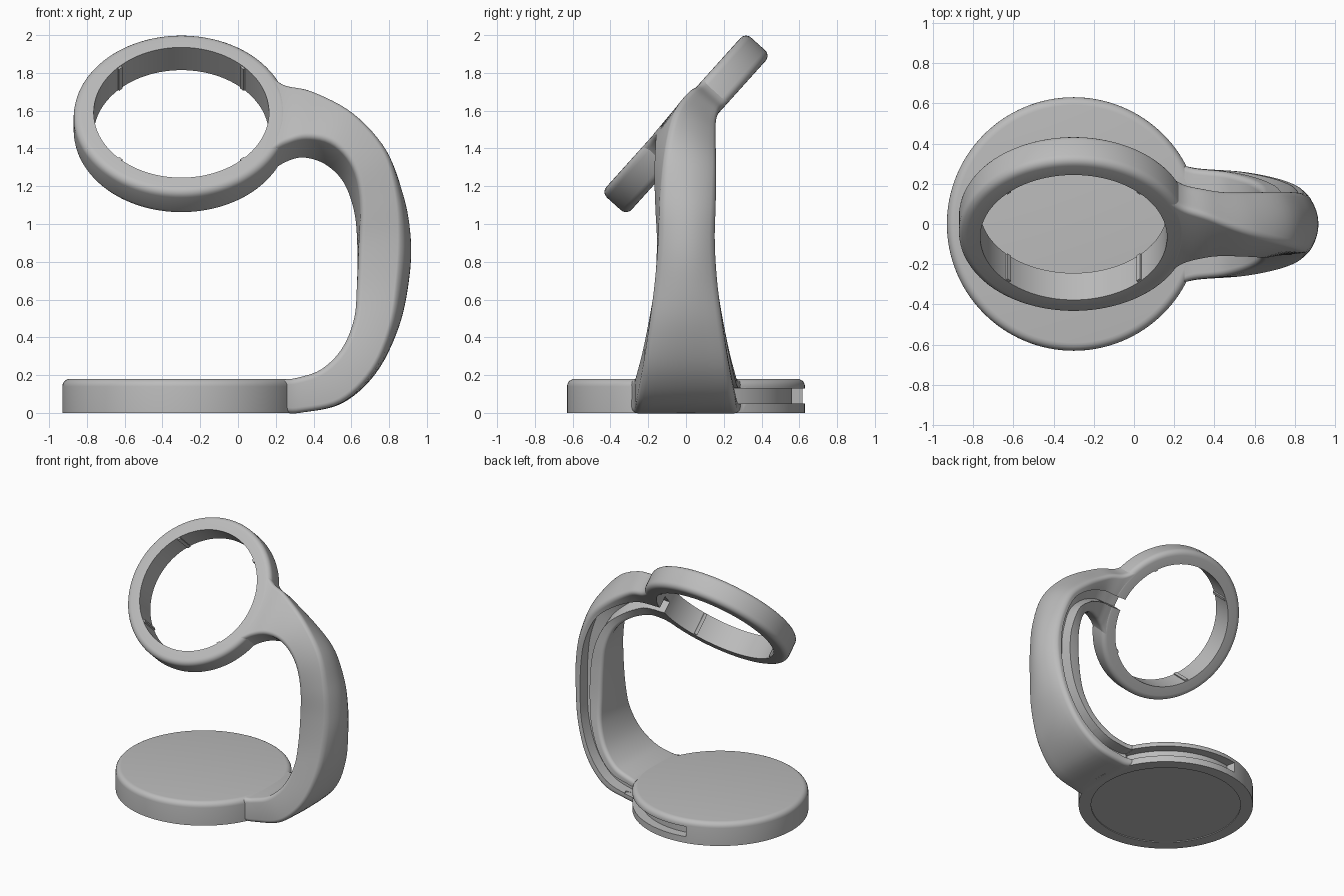
import bpy, bmesh
from math import sin, cos, radians, pi, hypot
from mathutils import Vector, Matrix

if "Cube" in bpy.data.objects:
    bpy.data.objects.remove(bpy.data.objects["Cube"])

grey = bpy.data.materials.new("light_grey")
grey.use_nodes = True
grey.diffuse_color = (0.5, 0.5, 0.5, 1)
grey.node_tree.nodes["Principled BSDF"].inputs["Base Color"].default_value = grey.diffuse_color


def loft(name, loops, closed=False):
    """Skin equal-length loops; cap the ends unless the loft is closed."""
    bm = bmesh.new()
    rings = [[bm.verts.new(p) for p in loop] for loop in loops]
    n = len(rings[0])
    pairs = list(zip(rings, rings[1:])) + ([(rings[-1], rings[0])] if closed else [])
    for a, b in pairs:
        for i in range(n):
            j = (i + 1) % n
            bm.faces.new((a[i], a[j], b[j], b[i]))
    if not closed:
        bm.faces.new(rings[0])
        bm.faces.new(rings[-1])
    bmesh.ops.recalc_face_normals(bm, faces=bm.faces)
    mesh = bpy.data.meshes.new(name)
    bm.to_mesh(mesh)
    bm.free()
    mesh.materials.append(grey)
    obj = bpy.data.objects.new(name, mesh)
    bpy.context.collection.objects.link(obj)
    return obj


def circle(r, z, n=128):
    return [Vector((r * cos(2 * pi * i / n), r * sin(2 * pi * i / n), z)) for i in range(n)]


def fillet(r, z, f, start, steps=5):
    """Quarter-round (radius, height) pairs about a corner centre."""
    return [(r + f * cos(radians(start + 90 * k / steps)),
             z + f * sin(radians(start + 90 * k / steps))) for k in range(steps + 1)]


def rounded_rect(hu, hv, r, bulge):
    """Cross-section with round corners and a domed outer (+v) side."""
    pts = []
    for su, sv, start in ((1, 1, 0), (-1, 1, 90), (-1, -1, 180), (1, -1, 270)):
        pts += fillet(su * (hu - r), sv * (hv - r), r, start)
        if start == 0:
            pts += [((hu - r) * (1 - k / 4), hv) for k in range(1, 8)]
    return [(u, v * (1 - bulge * (u / hu) ** 2) if v > 0 else v) for u, v in pts]


def catmull(rows, steps):
    out = []
    for i in range(len(rows) - 1):
        p0, p1, p2, p3 = (rows[min(max(i + k, 0), len(rows) - 1)] for k in (-1, 0, 1, 2))
        for s in range(steps):
            t = s / steps
            out.append([0.5 * (2 * b + (c - a) * t + (2 * a - 5 * b + 4 * c - d) * t * t
                               + (3 * b - a - 3 * c + d) * t ** 3)
                        for a, b, c, d in zip(p0, p1, p2, p3)])
    return out + [list(rows[-1])]


# Round base with a softened top edge and a shallow recess underneath
move = Matrix.Translation((-0.3, 0, 0))
base_profile = [(0.54, 0.006), (0.54, 0), (0.63, 0)] + fillet(0.59, 0.14, 0.04, 0)
base = loft("base", [[move @ p for p in circle(r, z)] for r, z in base_profile])

# Tilted holder ring
tilt = Matrix.Translation((-0.3, 0, 1.53)) @ Matrix.Rotation(radians(48), 4, 'X')
ring_profile = ([(0.464, 0.09), (0.464, -0.09)] + fillet(0.53, -0.05, 0.04, -90)
                + fillet(0.53, 0.05, 0.04, 0))
ring = loft("holder_ring", [[tilt @ p for p in circle(r, z)] for r, z in ring_profile], True)

# Small grip ribs inside the ring
for k in range(4):
    turn = tilt @ Matrix.Rotation(radians(45 + 90 * k), 4, 'Z')
    loft("grip_rib_%d" % (k + 1),
         [[turn @ Vector((x, y, z)) for x, y in
           ((0.453, -0.012), (0.47, -0.012), (0.47, 0.012), (0.453, 0.012))]
          for z in (-0.085, 0.085)])

# Arm stations: outer x, z, inner x, z, half width, twist, dome
stations = catmull([
    (0.25, 0.001, 0.25, 0.179, 0.29, 0, 0),
    (0.33, 0.001, 0.31, 0.185, 0.275, 0, 0),
    (0.55, 0.05, 0.44, 0.23, 0.26, 0, 0.05),
    (0.73, 0.21, 0.55, 0.34, 0.23, 0, 0.15),
    (0.85, 0.45, 0.615, 0.5, 0.195, 0, 0.3),
    (0.905, 0.7, 0.63, 0.68, 0.165, 0, 0.4),
    (0.92, 0.92, 0.63, 0.9, 0.15, 2, 0.4),
    (0.895, 1.15, 0.61, 1.07, 0.15, 8, 0.35),
    (0.81, 1.4, 0.55, 1.22, 0.145, 18, 0.25),
    (0.62, 1.6, 0.45, 1.31, 0.13, 30, 0.1),
    (0.4, 1.71, 0.34, 1.34, 0.1, 39, 0),
    (0.25, 1.745, 0.25, 1.315, 0.089, 42, 0),
    (0.18, 1.79, 0.18, 1.27, 0.089, 42, 0)], 6)
arm_loops, groove_loops = [], []
for ox, oz, ix, iz, hu, twist, dome in stations:
    centre = Vector(((ox + ix) / 2, 0, (oz + iz) / 2))
    v0, u0 = Vector((ox - ix, 0, oz - iz)).normalized(), Vector((0, 1, 0))
    t = radians(twist)
    v, u = v0 * cos(t) + u0 * sin(t), u0 * cos(t) - v0 * sin(t)
    hv = (hypot(ox - ix, oz - iz) / 2 - hu * sin(t)) / cos(t)
    arm_loops.append([centre + u * a + v * b for a, b in rounded_rect(hu, hv, 0.03, dome)])
    groove_loops.append([centre + u * (hu + a) + v * b for a, b in
                         ((-0.09, -0.042), (0.06, -0.042), (0.06, 0.042), (-0.09, 0.042))])
arm = loft("arm", arm_loops)

# Cable groove cutters: along the arm into the ring, and around the base rim
groove_loops.append([p - Vector((0.12, 0, 0)) for p in groove_loops[-1]])
arm_cutter = loft("arm_groove_cutter", groove_loops)
rim_cutter = loft("rim_groove_cutter", [
    [Vector((-0.3 + r * cos(radians(a)), r * sin(radians(a)), z))
     for r, z in ((0.56, 0.05), (0.7, 0.05), (0.7, 0.13), (0.56, 0.13))]
    for a in range(20, 103, 2)])

for obj, cutters in ((base, (arm_cutter, rim_cutter)), (arm, (arm_cutter, rim_cutter)),
                     (ring, (arm_cutter,))):
    bpy.context.view_layer.objects.active = obj
    for cutter in cutters:
        mod = obj.modifiers.new("groove", 'BOOLEAN')
        mod.operation, mod.solver, mod.object = 'DIFFERENCE', 'EXACT', cutter
        bpy.ops.object.modifier_apply(modifier=mod.name)
for cutter in (arm_cutter, rim_cutter):
    bpy.data.objects.remove(cutter)

# Smooth shading with crisp edges
bpy.ops.object.select_all(action='DESELECT')
for obj in (base, ring, arm):
    obj.select_set(True)
bpy.context.view_layer.objects.active = arm
bpy.ops.object.shade_smooth_by_angle(angle=radians(32))
